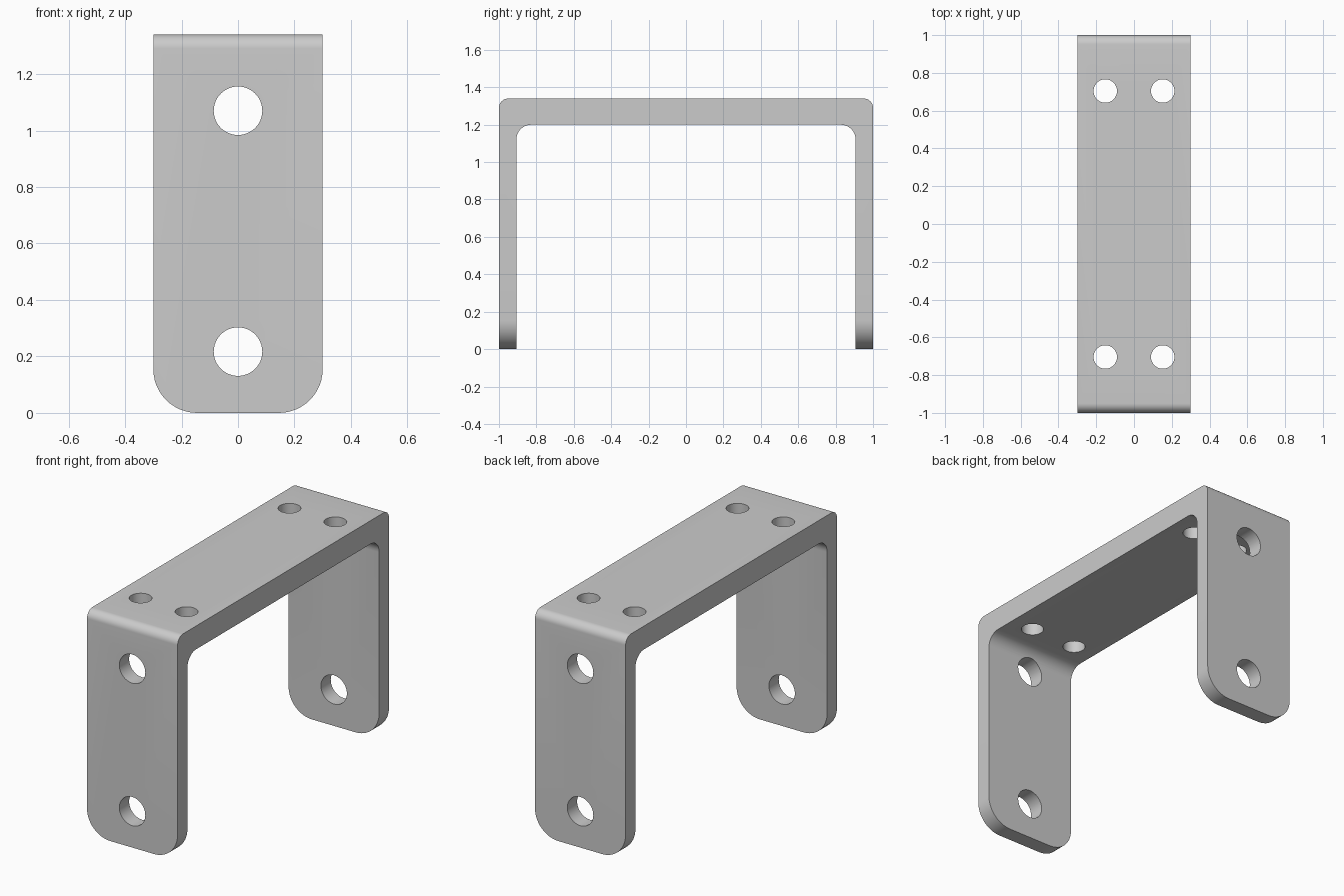
import bpy, bmesh, math
from mathutils import Matrix

HALF_W, HALF_L, HEIGHT = 0.3, 1.0, 1.34
LEG_T, TOP_T = 0.093, 0.14
OUTER_R, INNER_R, FOOT_R = 0.05, 0.08, 0.155

if "Cube" in bpy.data.objects:
    bpy.data.objects.remove(bpy.data.objects["Cube"])

metal = bpy.data.materials.new("plain grey")
metal.use_nodes = True
grey = (0.6, 0.6, 0.6, 1)
metal.diffuse_color = grey
metal.node_tree.nodes["Principled BSDF"].inputs["Base Color"].default_value = grey


def add_object(name, bm):
    bmesh.ops.recalc_face_normals(bm, faces=bm.faces)
    mesh = bpy.data.meshes.new(name)
    bm.to_mesh(mesh)
    bm.free()
    mesh.materials.append(metal)
    obj = bpy.data.objects.new(name, mesh)
    bpy.context.collection.objects.link(obj)
    return obj


def arc(cy, cz, radius, start, end, steps=10):
    angles = [math.radians(start + (end - start) * i / steps) for i in range(steps + 1)]
    return [(cy + radius * math.cos(a), cz + radius * math.sin(a)) for a in angles]


# U-shaped side profile: one half, then its mirror image
inner_y, inner_z = HALF_L - LEG_T, HEIGHT - TOP_T
half = [(inner_y, 0), (HALF_L, 0)]
half += arc(HALF_L - OUTER_R, HEIGHT - OUTER_R, OUTER_R, 0, 90)
inner = arc(inner_y - INNER_R, inner_z - INNER_R, INNER_R, 90, 0)
right = inner + half
profile = right + [(-y, z) for y, z in reversed(right)]

# Bracket body, extruded across its width
bm = bmesh.new()
side = bm.faces.new([bm.verts.new((-HALF_W, y, z)) for y, z in profile])
swept = bmesh.ops.extrude_face_region(bm, geom=[side])["geom"]
bmesh.ops.translate(bm, vec=(2 * HALF_W, 0, 0),
                    verts=[v for v in swept if isinstance(v, bmesh.types.BMVert)])

# Rounded lower corners of the legs
corners = [e for e in bm.edges
           if all(v.co.z < 0.001 for v in e.verts)
           and abs(e.verts[0].co.x - e.verts[1].co.x) < 0.001]
bmesh.ops.bevel(bm, geom=corners, offset=FOOT_R, segments=12, profile=0.5, affect='EDGES')
bracket = add_object("bracket", bm)


# Bolt holes: two through both legs, four through the top
def add_drill(bm, radius, depth, matrix):
    bmesh.ops.create_cone(bm, cap_ends=True, segments=48, radius1=radius,
                          radius2=radius, depth=depth, matrix=matrix)


bm = bmesh.new()
for y in (-HALF_L, HALF_L):
    for z in (0.217, 1.07):
        add_drill(bm, 0.086, 0.4, Matrix.Translation((0, y, z)) @ Matrix.Rotation(math.pi / 2, 4, 'X'))
for x in (-0.152, 0.152):
    for y in (-0.704, 0.704):
        add_drill(bm, 0.062, 0.4, Matrix.Translation((x, y, HEIGHT - TOP_T / 2)))
drills = add_object("hole_cutter", bm)
drills.hide_render = True
drills.hide_viewport = True

cut = bracket.modifiers.new("bolt holes", 'BOOLEAN')
cut.object = drills
cut.operation = 'DIFFERENCE'
cut.solver = 'EXACT'

# Bake the holes so that the smooth shading keeps their rims sharp
bpy.context.view_layer.update()
baked = bpy.data.meshes.new_from_object(bracket.evaluated_get(bpy.context.evaluated_depsgraph_get()))
bracket.modifiers.clear()
bracket.data = baked
bpy.data.objects.remove(drills)
bpy.ops.object.select_all(action='DESELECT')
bracket.select_set(True)
bpy.context.view_layer.objects.active = bracket
bpy.ops.object.shade_smooth_by_angle(angle=math.radians(30))
